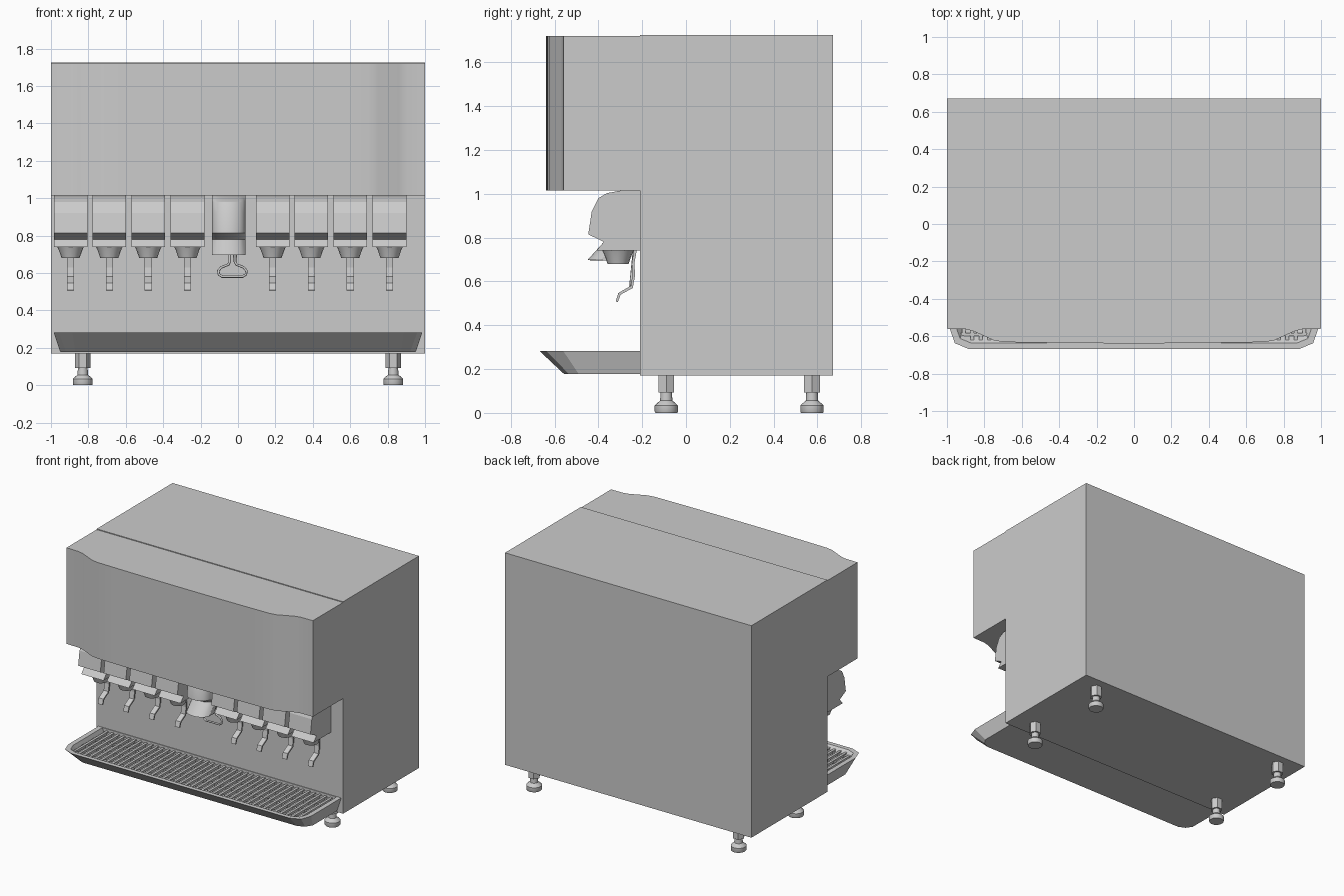
import bpy, bmesh, math

if "Cube" in bpy.data.objects:
    bpy.data.objects.remove(bpy.data.objects["Cube"])

def loft(name, rings, smooth=0):
    """Join equal-length closed rings with quads and cap both ends."""
    bm = bmesh.new()
    vs = [[bm.verts.new(p) for p in r] for r in rings]
    n = len(vs[0])
    for a, b in zip(vs, vs[1:]):
        for i in range(n):
            j = (i + 1) % n
            bm.faces.new((a[i], a[j], b[j], b[i]))
    bm.faces.new(vs[0][::-1])
    bm.faces.new(vs[-1])
    bmesh.ops.recalc_face_normals(bm, faces=bm.faces)
    me = bpy.data.meshes.new(name)
    bm.to_mesh(me)
    bm.free()
    ob = bpy.data.objects.new(name, me)
    bpy.context.collection.objects.link(ob)
    if smooth:
        bpy.ops.object.select_all(action='DESELECT')
        ob.select_set(True)
        bpy.context.view_layer.objects.active = ob
        bpy.ops.object.shade_smooth_by_angle(angle=math.radians(smooth))
    return ob

def box(name, x0, x1, y0, y1, z0, z1):
    return loft(name, [[(x0, y0, z), (x1, y0, z), (x1, y1, z), (x0, y1, z)] for z in (z0, z1)])

def side_prism(name, prof, x0, x1):
    return loft(name, [[(x, y, z) for y, z in prof] for x in (x0, x1)])

def turned(name, cx, cy, prof, n, smooth=30):
    ang = [2 * math.pi * i / n for i in range(n)]
    return loft(name, [[(cx + r * math.cos(a), cy + r * math.sin(a), z) for a in ang]
                       for r, z in prof], smooth)

def mirrored(half):
    """Half outline (x > 0, back to front) completed across x = 0."""
    return half + [(-x, y) for x, y in reversed(half)]

# Cabinet body
box("cabinet_body", -1, 1, -0.21, 0.67, 0.17, 1.725)

# Overhanging head with a gently bowed front panel
half = [(1, -0.211), (1, -0.56), (0.9, -0.562), (0.86, -0.572), (0.75, -0.622), (0.7, -0.631)]
half += [(0.7 * k / 6, -0.638 + 0.007 * (k / 6) ** 2) for k in range(5, 0, -1)]
outline = mirrored(half)
loft("head_cover", [[(x, y, z) for x, y in outline] for z in (1.015, 1.72)], 20)

# Drip tray: outer wall, rim, inner wall and floor
def ring(half, z):
    return [(x, y, z) for x, y in mirrored(half)]
top = [(0.985, -0.21), (0.985, -0.56), (0.958, -0.637), (0.885, -0.668)]
base = [(0.95, -0.21), (0.95, -0.49), (0.92, -0.535), (0.87, -0.557)]
inner = [(0.95, -0.215), (0.95, -0.555), (0.93, -0.612), (0.872, -0.636)]
floor = [(0.92, -0.215), (0.92, -0.49), (0.9, -0.53), (0.85, -0.55)]
loft("drip_tray", [ring(base, 0.178), ring(top, 0.282), ring(inner, 0.282), ring(floor, 0.2)])

# Grille of slats and cross rails inside the tray
for i in range(-20, 21):
    x = i * 0.0455
    front = -0.628 if abs(x) < 0.87 else -0.595
    box("grille_slat", x - 0.009, x + 0.009, front, -0.215, 0.25, 0.268)
for y in (-0.59, -0.47, -0.35, -0.23):
    box("grille_rail", -0.93, 0.93, y - 0.008, y + 0.008, 0.244, 0.262)

# Dispensing valves with nozzle and lever
housing = [(-0.21, 1.015), (-0.30, 1.014), (-0.36, 1.003), (-0.40, 0.98), (-0.43, 0.92),
           (-0.446, 0.815), (-0.375, 0.78), (-0.41, 0.74), (-0.21, 0.74)]
lever = [(-0.224, 0.745), (-0.236, 0.68), (-0.232, 0.63), (-0.243, 0.57), (-0.298, 0.54),
         (-0.311, 0.506), (-0.321, 0.508), (-0.309, 0.547), (-0.252, 0.58),
         (-0.244, 0.63), (-0.248, 0.68), (-0.238, 0.745)]
for x in (-0.895, -0.688, -0.48, -0.27, 0.185, 0.392, 0.60, 0.81):
    side_prism("valve_housing", housing, x - 0.09, x + 0.09)
    turned("valve_nozzle", x, -0.31, [(0.072, 0.742), (0.062, 0.72), (0.048, 0.68)], 16)
    side_prism("valve_lever", lever, x - 0.019, x + 0.019)

# Central valve with a rounded front
mid = housing[:-2] + [(-0.45, 0.697), (-0.395, 0.695), (-0.37, 0.74), (-0.21, 0.74)]
rings = []
for k in range(-6, 7):
    t = k / 6
    back = 0.07 * (1 - math.sqrt(1 - 0.98 * t * t))
    rings.append([(-0.05 + 0.09 * t, y + back * min(1, (-0.21 - y) / 0.16), z) for y, z in mid])
loft("centre_valve_housing", rings, 30)

# Bent wire lever under the central valve
wire_half = [(0.014, 0.75), (0.014, 0.66), (0.022, 0.645), (0.06, 0.63), (0.075, 0.612),
             (0.072, 0.592), (0.055, 0.581)]
pts = wire_half + [(-x, z) for x, z in reversed(wire_half)]
cu = bpy.data.curves.new("centre_wire_lever", 'CURVE')
cu.dimensions = '3D'
cu.bevel_depth = 0.007
cu.bevel_resolution = 2
sp = cu.splines.new('POLY')
sp.points.add(len(pts) - 1)
for p, (x, z) in zip(sp.points, pts):
    p.co = (-0.03 + x, -0.235 - 0.1 * (0.75 - z), z, 1)
bpy.context.collection.objects.link(bpy.data.objects.new("centre_wire_lever", cu))

# Adjustable feet: hexagonal collar over a turned foot
for x in (-0.83, 0.83):
    for y in (-0.09, 0.575):
        turned("foot_collar", x, y, [(0.042, 0.092), (0.042, 0.172)], 6)
        turned("foot_pad", x, y, [(0.05, 0), (0.053, 0.006), (0.053, 0.034), (0.045, 0.042),
                                  (0.028, 0.056), (0.026, 0.095)], 16)
